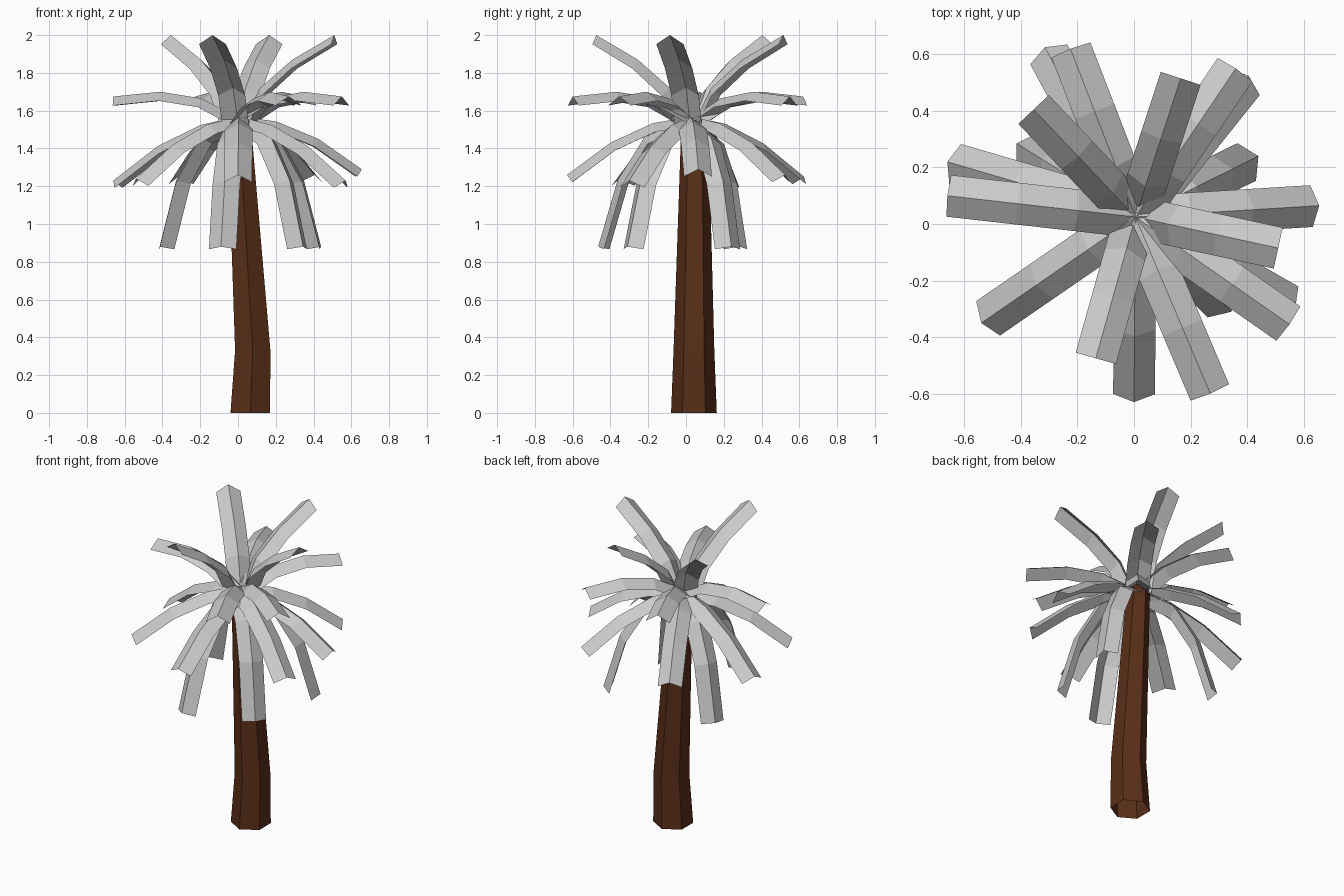
import bpy
import math
from mathutils import Vector

if "Cube" in bpy.data.objects:
    bpy.data.objects.remove(bpy.data.objects["Cube"])

HALF_WIDTH = 0.074   # half width of a frond
FOLD = 0.048         # how far the frond edges hang below the ridge
CROWN = Vector((0.005, 0.025, 0))


def make_object(name, verts, faces):
    mesh = bpy.data.meshes.new(name)
    mesh.from_pydata(verts, [], faces)
    mesh.update()
    obj = bpy.data.objects.new(name, mesh)
    bpy.context.collection.objects.link(obj)
    return obj


def frond(name, tip, profile):
    """Strip folded along its ridge; tip is (x, y) plus an optional lift."""
    lift = tip[2] if len(tip) > 2 else 0
    out = Vector((tip[0], tip[1], 0)) - CROWN
    reach = profile[-1][0]
    stretch = out.length / reach
    out.normalize()
    side = Vector((-out.y, out.x, 0))
    ridge = [CROWN + out * (r * stretch) + Vector((0, 0, z + lift * r / reach))
             for r, z in profile]
    last = len(ridge) - 1
    verts, faces = [], []
    for i, p in enumerate(ridge):
        along = (ridge[min(i + 1, last)] - ridge[max(i - 1, 0)]).normalized()
        down = side.cross(along).normalized()
        if down.z > 0:                       # keep the edges below the ridge
            down = -down
        if along.z > 0:                      # rising fronds hang straight at the tip
            down = down.lerp(Vector((0, 0, -1)), i / last).normalized()
        verts += [p + side * HALF_WIDTH + down * FOLD, p,
                  p - side * HALF_WIDTH + down * FOLD]
    for i in range(last):
        a, b = 3 * i, 3 * i + 3
        faces += [(a, a + 1, b + 1, b), (a + 1, a + 2, b + 2, b + 1)]
    return make_object(name, verts, faces)


# Trunk: leaning, tapered hexagonal tube, open underneath
sections = [(0.065, 0.042, 0.00, 0.121), (0.078, 0.042, 0.33, 0.108),
            (0.005, 0.047, 1.55, 0.071)]
verts, faces = [], []
for cx, cy, z, r in sections:
    for k in range(6):
        a = math.radians(30 + 60 * k)
        verts.append((cx + r * math.cos(a), cy + r * math.sin(a), z))
for s in range(len(sections) - 1):
    for k in range(6):
        n = (k + 1) % 6
        faces.append((6 * s + k, 6 * s + n, 6 * s + 6 + n, 6 * s + 6 + k))
faces.append(tuple(range(12, 18)))
trunk = make_object("trunk", verts, faces)
bark = bpy.data.materials.new("bark")
bark.diffuse_color = (0.1, 0.028, 0.009, 1)
bark.use_nodes = True
bark.node_tree.nodes["Principled BSDF"].inputs["Base Color"].default_value = bark.diffuse_color
trunk.data.materials.append(bark)

# Fronds in four tiers: ridge profile, then where each ridge tip ends in plan
tiers = {
    "rising_frond": (
        [(0.02, 1.54), (0.11, 1.72), (0.28, 1.87), (0.50, 2.00)],
        [(-0.355, 0.405), (0.165, 0.515), (0.51, -0.085), (-0.135, -0.475)]),
    "level_frond": (
        [(0.0, 1.56), (0.20, 1.665), (0.42, 1.70), (0.67, 1.675)],
        [(-0.66, 0.10), (0.27, -0.60), (0.55, -0.355), (-0.225, 0.62),
         (0.36, 0.55)]),
    "arching_frond": (
        [(0.0, 1.57), (0.20, 1.53), (0.42, 1.425), (0.65, 1.25)],
        [(-0.66, 0.22, -0.02), (-0.54, -0.35, -0.01), (0.0, -0.63, 0.01),
         (0.655, 0.065, 0.04), (0.57, -0.30, -0.02), (-0.315, 0.625),
         (0.405, 0.525, 0.01)]),
    "hanging_frond": (
        [(0.0, 1.57), (0.24, 1.46), (0.38, 1.23), (0.48, 0.88)],
        [(0.44, 0.24), (-0.415, 0.285), (0.345, -0.31), (-0.09, -0.465)]),
}
for name, (profile, tips) in tiers.items():
    for i, tip in enumerate(tips, 1):
        frond(f"{name}_{i}", tip, profile)
